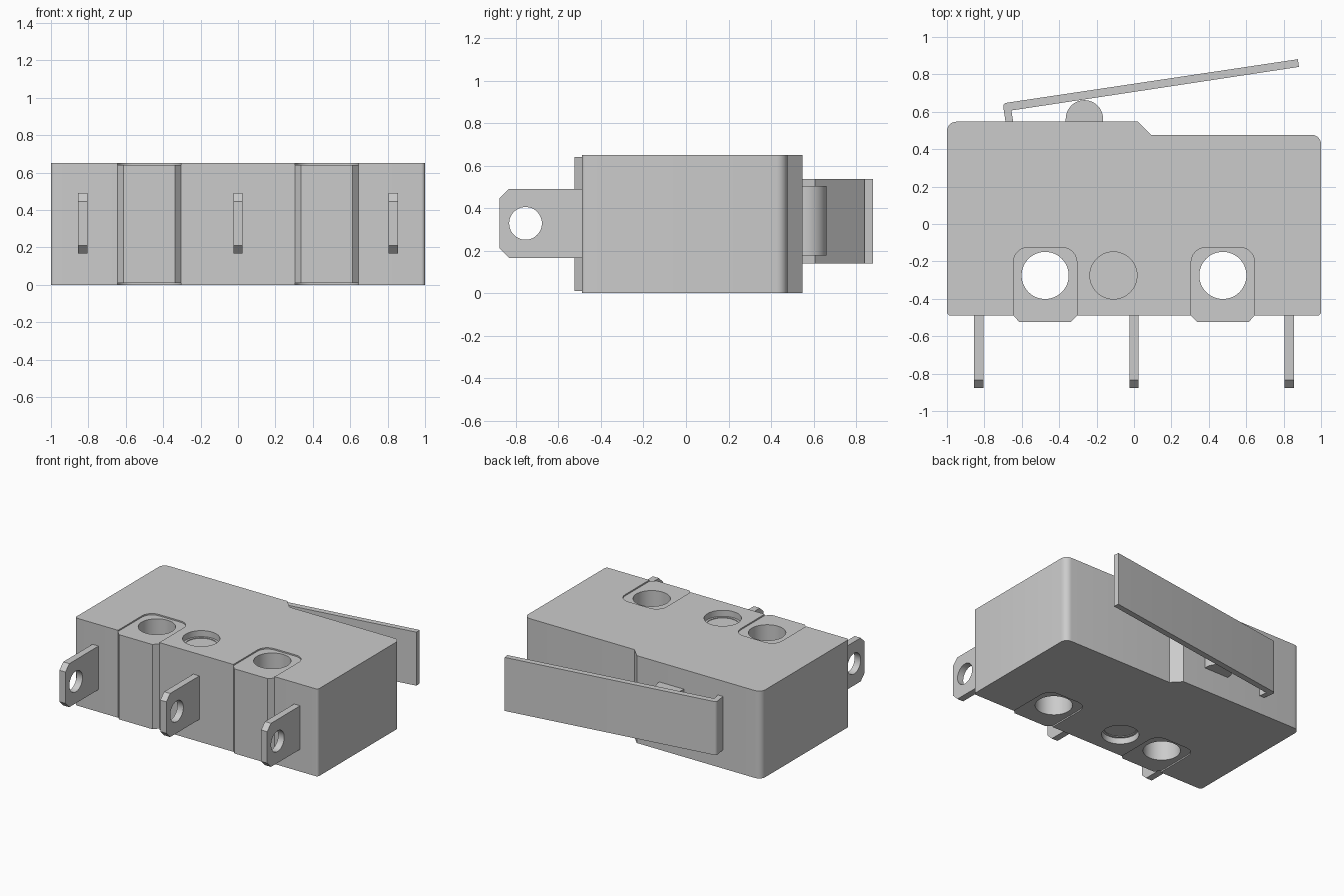
import bpy, bmesh, math
from mathutils import Vector, Matrix

if "Cube" in bpy.data.objects:
    bpy.data.objects.remove(bpy.data.objects["Cube"])

grey = bpy.data.materials.new("light_grey")
grey.diffuse_color = (0.6, 0.6, 0.6, 1)
grey.use_nodes = True
grey.node_tree.nodes["Principled BSDF"].inputs["Base Color"].default_value = grey.diffuse_color


def finish(name, bm):
    bmesh.ops.recalc_face_normals(bm, faces=bm.faces[:])
    me = bpy.data.meshes.new(name)
    bm.to_mesh(me)
    bm.free()
    me.materials.append(grey)
    ob = bpy.data.objects.new(name, me)
    bpy.context.collection.objects.link(ob)
    return ob


def outline(points, seg=6):
    """Points are (x, y) or (x, y, fillet radius); returns the filleted loop."""
    out, n = [], len(points)
    for i, p in enumerate(points):
        c = Vector(p[:2])
        if len(p) < 3:
            out.append(c)
            continue
        r = p[2]
        a = (Vector(points[i - 1][:2]) - c).normalized()
        b = (Vector(points[(i + 1) % n][:2]) - c).normalized()
        half = a.angle(b) / 2
        centre = c + (a + b).normalized() * r / math.sin(half)
        start = (c + a * r / math.tan(half) - centre).normalized()
        end = (c + b * r / math.tan(half) - centre).normalized()
        for k in range(seg + 1):
            out.append(centre + start.slerp(end, k / seg) * r)
    return out


def prism(name, loop, z0, z1):
    bm = bmesh.new()
    face = bm.faces.new([bm.verts.new((p[0], p[1], z0)) for p in loop])
    ext = bmesh.ops.extrude_face_region(bm, geom=[face])["geom"]
    bmesh.ops.translate(bm, vec=(0, 0, z1 - z0),
                        verts=[v for v in ext if isinstance(v, bmesh.types.BMVert)])
    # extrusion of a lone face keeps the base; make sure it is there
    bm.normal_update()
    return finish(name, bm)


def cylinder(name, x, y, z0, z1, r):
    bm = bmesh.new()
    bmesh.ops.create_cone(bm, cap_ends=True, segments=48, radius1=r, radius2=r, depth=z1 - z0,
                          matrix=Matrix.Translation((x, y, (z0 + z1) / 2)))
    return finish(name, bm)


def cut(ob, cutters):
    for c in cutters:
        c.hide_render = True
        mod = ob.modifiers.new("cut", "BOOLEAN")
        mod.operation, mod.solver, mod.object = "DIFFERENCE", "EXACT", c
    bpy.context.view_layer.update()
    me = bpy.data.meshes.new_from_object(
        ob.evaluated_get(bpy.context.evaluated_depsgraph_get()))
    ob.modifiers.clear()
    ob.data = me
    for c in cutters:
        bpy.data.objects.remove(c)


def smooth(ob):
    bpy.ops.object.select_all(action="DESELECT")
    ob.select_set(True)
    bpy.context.view_layer.objects.active = ob
    bpy.ops.object.shade_smooth_by_angle(angle=math.radians(30))


H = 0.65
HX, HY = 0.475, -0.275

# Housing: stepped top edge, two chamfered bumps along the front
front = []
for s in (-1, 1):
    front += [(s * HX - 0.17, -0.49), (s * HX - 0.137, -0.525),
              (s * HX + 0.137, -0.525), (s * HX + 0.17, -0.49)]
body = prism("housing", outline(
    [(-1, -0.49, 0.02)] + front +
    [(1, -0.49, 0.02), (1, 0.477, 0.05), (0.09, 0.477), (0.022, 0.547), (-1, 0.547, 0.05)]),
    0, H)

# Mounting holes, shallow pads round them, and a stepped round dimple on both sides
cutters = []
for s in (-1, 1):
    x = s * HX
    cutters.append(cylinder("hole_cutter", x, HY, -0.2, 0.9, 0.126))
    pad = outline([(x - 0.17, -0.6), (x + 0.17, -0.6),
                   (x + 0.17, -0.125, 0.08), (x - 0.17, -0.125, 0.08)])
    cutters.append(prism("pad_cutter", pad, H - 0.01, H + 0.1))
    cutters.append(prism("pad_cutter", pad, -0.1, 0.01))
for r, d in ((0.126, 0.045), (0.11, 0.05)):
    cutters.append(cylinder("dimple_cutter", -0.11, HY, H - d, H + 0.1, r))
    cutters.append(cylinder("dimple_cutter", -0.11, HY, -0.1, d, r))
cut(body, cutters)
smooth(body)

# Terminals: chamfered blades with an eyelet, drawn flat then turned upright
for name, x in (("left", -0.83), ("middle", 0), ("right", 0.83)):
    blade = prism(name + "_terminal",
                  [(-0.47, 0.166), (-0.47, 0.49), (-0.833, 0.49), (-0.878, 0.445),
                   (-0.878, 0.211), (-0.833, 0.166)], -0.025, 0.025)
    cut(blade, [cylinder("eyelet_cutter", -0.755, 0.328, -0.1, 0.1, 0.077)])
    # drawn (x, y, z) becomes (y, z, x)
    blade.data.transform(Matrix(((0, 0, 1, x), (1, 0, 0, 0), (0, 1, 0, 0), (0, 0, 0, 1))))
    smooth(blade)

# Plunger button
R = 0.1
arc = [(-0.265 + R * math.cos(math.pi * k / 24), 0.562 + R * math.sin(math.pi * k / 24))
       for k in range(25)]
smooth(prism("plunger", [(-0.365, 0.53), (-0.165, 0.53)] + arc, 0.176, 0.504))

# Bent lever arm
smooth(prism("lever", outline(
    [(-0.644, 0.535), (-0.656, 0.607), (0.882, 0.84), (0.876, 0.881),
     (-0.702, 0.645, 0.02), (-0.685, 0.535)]), 0.138, 0.536))
